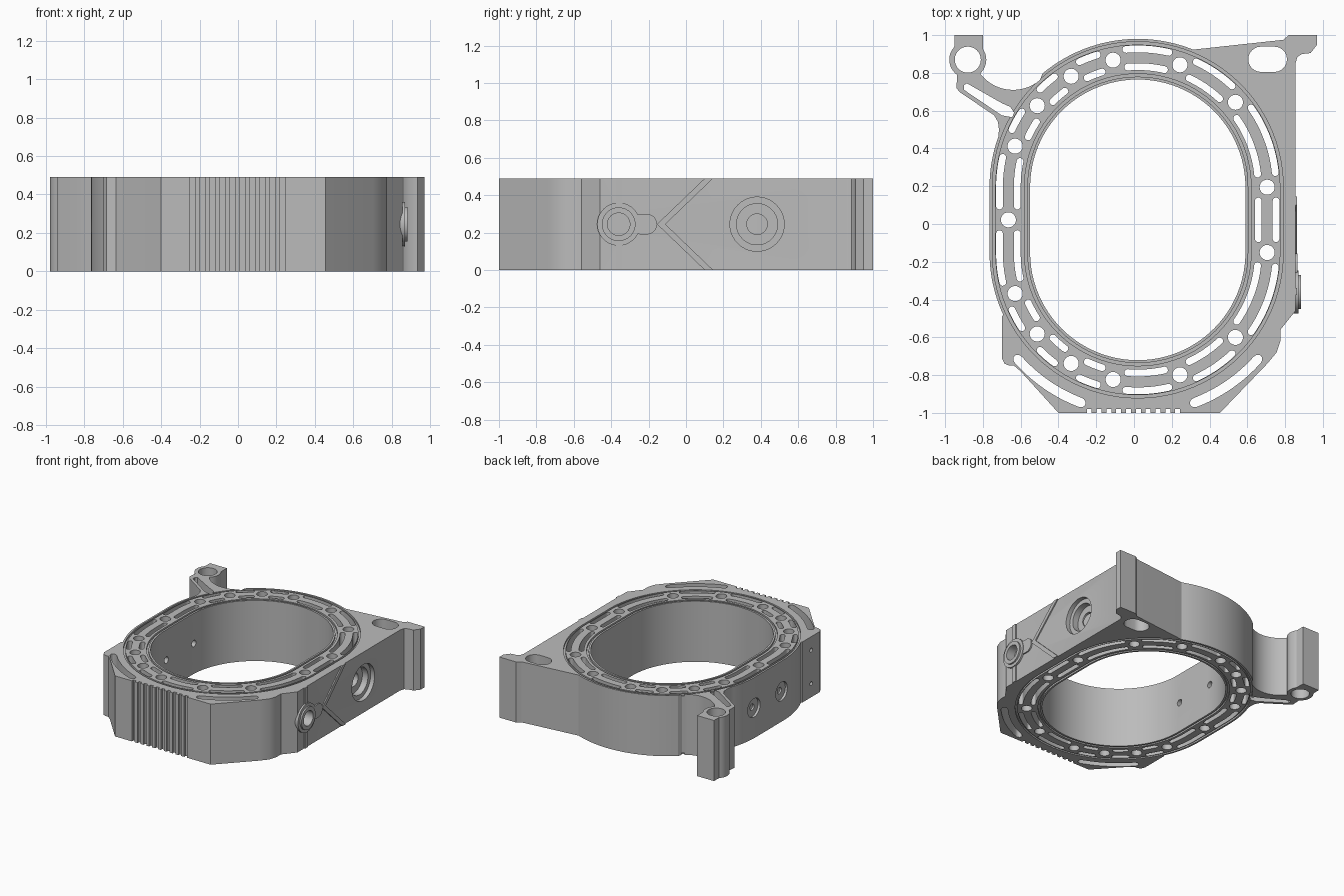
import bpy, bmesh
from math import pi, sin, cos, radians
from mathutils import Matrix

if "Cube" in bpy.data.objects:
    bpy.data.objects.remove(bpy.data.objects["Cube"])

HEIGHT = 0.49
MID = HEIGHT / 2
CX, CY, HALF = 0.02, 0.022, 0.173    # racetrack centre and half of its straight
TOP, LOW = CY + HALF, CY - HALF      # centres of the two end arcs
R = 0.685                            # bolt line radius
TOTAL = 2 * pi * R + 4 * HALF

grey = bpy.data.materials.new("machined grey")
grey.diffuse_color = (0.5, 0.5, 0.5, 1)
grey.use_nodes = True
grey.node_tree.nodes["Principled BSDF"].inputs["Base Color"].default_value = (0.5, 0.5, 0.5, 1)


def arc(x, y, r, a0, a1, n=12):
    steps = [radians(a0 + (a1 - a0) * i / n) for i in range(n + 1)]
    return [(x + r * cos(a), y + r * sin(a)) for a in steps]


def circle(x, y, r, n=40):
    return arc(x, y, r, 0, 360, n)[:-1]


def stadium(x0, x1, y, r):
    return arc(x1, y, r, -90, 90) + arc(x0, y, r, 90, 270)


def racetrack(r):
    return arc(CX, TOP, r, 0, 180, 48) + arc(CX, LOW, r, 180, 360, 48)


def track(s, d):
    """Point at distance s along the bolt line, offset outward by d."""
    r = R + d
    s %= TOTAL
    if s < HALF:
        return CX + r, CY + s
    s -= HALF
    if s < pi * R:
        return CX + r * cos(s / R), TOP + r * sin(s / R)
    s -= pi * R
    if s < 2 * HALF:
        return CX - r, TOP - s
    s -= 2 * HALF
    if s < pi * R:
        return CX - r * cos(s / R), LOW - r * sin(s / R)
    return CX + r, LOW + s - pi * R


def curved_slot(s0, s1, d, w, n=16):
    """Round-ended slot that follows the bolt line."""
    a, b = s0 + w, s1 - w
    pts = [(b + w * sin(pi * i / 8), d - w * cos(pi * i / 8)) for i in range(9)]
    pts += [(b + (a - b) * i / n, d + w) for i in range(1, n)]
    pts += [(a - w * sin(pi * i / 8), d + w * cos(pi * i / 8)) for i in range(9)]
    pts += [(a + (b - a) * i / n, d - w) for i in range(1, n)]
    return [track(s, e) for s, e in pts]


def extrude(name, loops, lo, hi, axis="z"):
    """Filled outline with holes, extruded along z, or along x from (y, z) points."""
    curve = bpy.data.curves.new(name, "CURVE")
    curve.dimensions = "2D"
    curve.fill_mode = "BOTH"
    curve.extrude = (hi - lo) / 2
    for loop in loops:
        spline = curve.splines.new("POLY")
        spline.points.add(len(loop) - 1)
        for p, (u, v) in zip(spline.points, loop):
            p.co = (u, v, 0, 1)
        spline.use_cyclic_u = True
    temp = bpy.data.objects.new("temp", curve)
    bpy.context.collection.objects.link(temp)
    deps = bpy.context.evaluated_depsgraph_get()
    mesh = bpy.data.meshes.new_from_object(temp.evaluated_get(deps))
    bpy.data.objects.remove(temp)
    mesh.name = name
    mesh.transform(Matrix.Translation((0, 0, (hi + lo) / 2)))
    if axis == "x":
        mesh.transform(Matrix(((0, 0, 1, 0), (1, 0, 0, 0), (0, 1, 0, 0), (0, 0, 0, 1))))
    bm = bmesh.new()
    bm.from_mesh(mesh)
    bmesh.ops.remove_doubles(bm, verts=bm.verts, dist=0.0002)
    bmesh.ops.recalc_face_normals(bm, faces=bm.faces)
    bm.to_mesh(mesh)
    bm.free()
    mesh.materials.clear()
    mesh.materials.append(grey)
    obj = bpy.data.objects.new(name, mesh)
    bpy.context.collection.objects.link(obj)
    return obj


def cut(target, loops, lo, hi, axis="z"):
    cutter = extrude("cutter", loops, lo, hi, axis)
    cutter.hide_render = True
    mod = target.modifiers.new("cut", "BOOLEAN")
    mod.operation, mod.solver, mod.object = "DIFFERENCE", "EXACT", cutter
    bpy.context.view_layer.objects.active = target
    bpy.ops.object.modifier_apply(modifier=mod.name)
    bpy.data.objects.remove(cutter)


# Outer outline: right wall and rear corner lug
outline = [(0.455, -1), (0.705, -0.74), (0.755, -0.68), (0.775, -0.62), (0.775, -0.56),
           (0.855, -0.46), (0.855, 0.85), (0.865, 0.885), (0.89, 0.9), (0.935, 0.905),
           (0.97, 0.95), (0.97, 1), (0.82, 1), (0.79, 0.975), (0.33, 0.925)]
# Rear of the ring, then the ear with its boss
outline += arc(CX, TOP, 0.785, 68, 130, 24)
outline += arc(-0.64, 0.93, 0.22, -50, -142, 16)
outline += arc(-0.88, 0.87, 0.098, -48, 35) + [(-0.8, 1), (-0.95, 1)]
outline += arc(-0.88, 0.87, 0.098, 137, 235)
outline += [(-0.94, 0.72), (-0.925, 0.7), (-0.74, 0.575), (-0.72, 0.54), (-0.715, 0.5)]
# Left side of the ring and the front left corner
outline += arc(CX, TOP, 0.785, 160, 180, 8) + arc(CX, LOW, 0.785, 180, 205, 10)
outline += [(-0.7, -0.49), (-0.7, -0.71), (-0.685, -0.74), (-0.66, -0.75),
            (-0.635, -0.75), (-0.6, -0.78), (-0.4, -1)]
# Grip grooves along the front
for k in range(10):
    x = -0.25 + 0.052 * k
    outline += [(x, -1), (x, -0.98), (x + 0.026, -0.98), (x + 0.026, -1)]

# Bolt holes and the pairs of slots between them
upper = [HALF + R * radians(a) for a in (0, 41, 71, 101, 121, 141, 161.5)]
bolts = upper + [TOTAL / 2] + [TOTAL - s for s in reversed(upper)]
loops = [outline, racetrack(0.57)]
for s, following in zip(bolts, bolts[1:] + [bolts[0] + TOTAL]):
    loops.append(circle(*track(s, 0), 0.04, 24))
    for d in (-0.047, 0.047):
        loops.append(curved_slot(s + 0.055, following - 0.055, d, 0.018))
# Corner relief slots
for a in (220, 289):
    start = 3 * HALF + R * radians(a)
    loops.append(curved_slot(start, start + R * radians(31), 0.165, 0.025))
# Ear hole, ear window and lug slot
loops.append(circle(-0.88, 0.87, 0.069))
loops.append([(-0.9, 0.735), (-0.885, 0.745), (-0.7, 0.64), (-0.655, 0.62), (-0.635, 0.59),
              (-0.645, 0.565), (-0.7, 0.575), (-0.9, 0.71)])
loops.append(stadium(0.672, 0.743, 0.872, 0.067))

body = extrude("ring_housing", loops, 0, HEIGHT)

# Seal grooves on both faces
for z in (0, HEIGHT):
    for r in (0.585, 0.755):
        cut(body, [racetrack(r), racetrack(r + 0.015)], z - 0.015, z + 0.015)
# Stepped port in the right wall
for r, depth in ((0.145, 0.82), (0.11, 0.77), (0.055, 0.5)):
    cut(body, [circle(0.38, MID, r)], depth, 0.9, "x")
# Recess behind the right fitting
cut(body, [circle(-0.36, MID, 0.06)], 0.81, 0.9, "x")
# Counterbored ports and pin holes in the left wall
for y in (0.22, -0.13):
    cut(body, [circle(y, MID, 0.075)], -0.8, -0.745, "x")
    cut(body, [circle(y, MID, 0.026, 24)], -0.8, -0.5, "x")
cut(body, [circle(-0.6, z, 0.016, 16) for z in (0.11, 0.38)], -0.75, -0.66, "x")

# Right wall fitting: stepped collar, neck, rib and chevron
base_ring = extrude("fitting_base", [circle(-0.36, MID, 0.115), circle(-0.36, MID, 0.06)],
                    0.82, 0.87, "x")
collar = extrude("fitting_collar", [circle(-0.36, MID, 0.09), circle(-0.36, MID, 0.06)],
                 0.85, 0.883, "x")
neck = extrude("fitting_neck", [stadium(-0.24, -0.21, MID, 0.055)], 0.84, 0.866, "x")
ribs = [extrude("wall_rib", [[(-0.375, a), (-0.34, a), (-0.34, b), (-0.375, b)]],
                0.84, 0.863, "x") for a, b in ((0, 0.14), (0.35, HEIGHT))]
chevron = extrude("chevron", [[(-0.155, MID), (0.1, 0), (0.145, 0), (-0.11, MID),
                               (0.145, HEIGHT), (0.1, HEIGHT)]], 0.84, 0.864, "x")

# Smooth curved walls, keep edges sharp
bpy.ops.object.select_all(action="DESELECT")
for obj in [body, base_ring, collar, neck, chevron] + ribs:
    obj.select_set(True)
    bpy.context.view_layer.objects.active = obj
bpy.ops.object.shade_smooth_by_angle(angle=radians(25))
